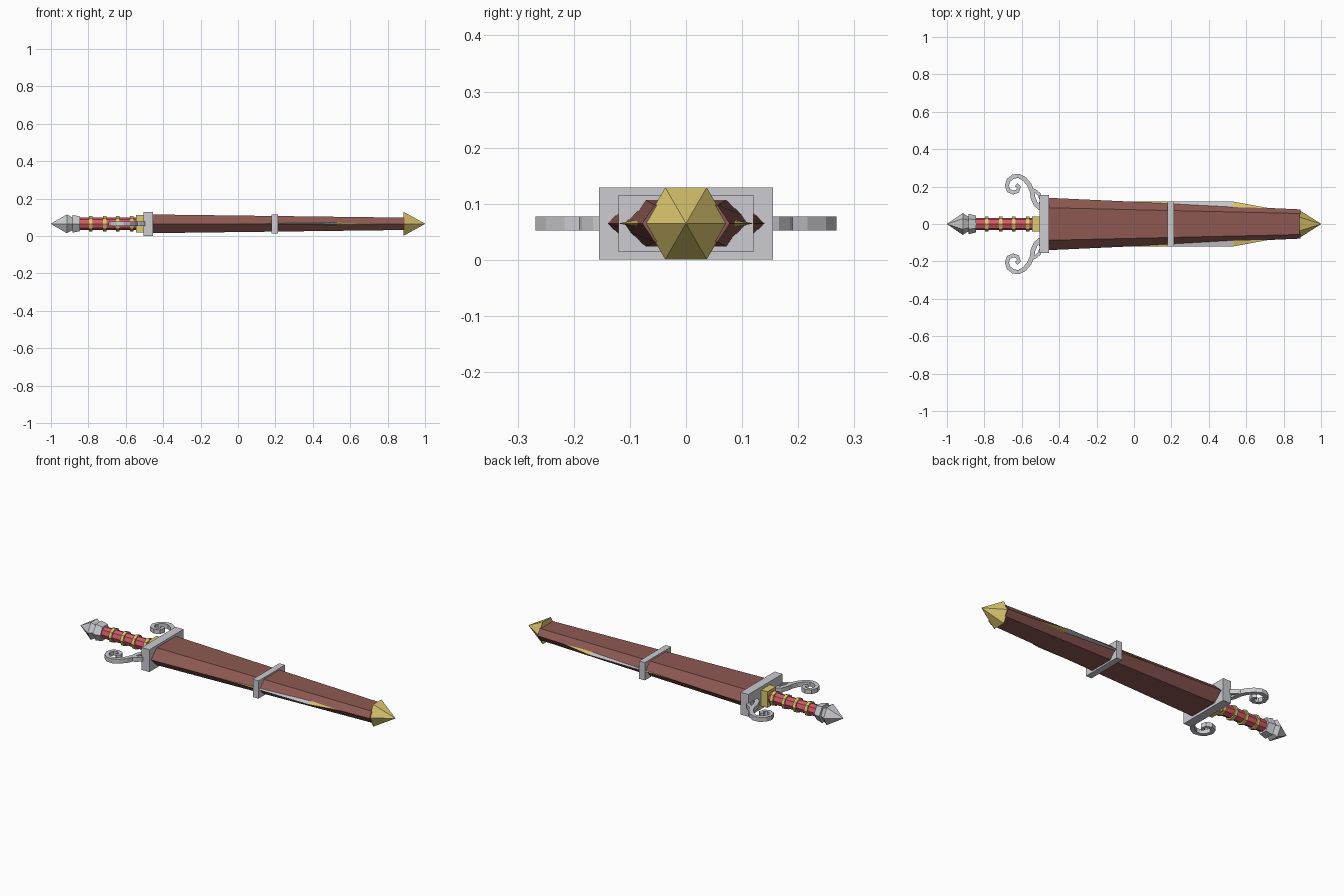
import bpy, bmesh, math
from mathutils import Vector

if "Cube" in bpy.data.objects:
    bpy.data.objects.remove(bpy.data.objects["Cube"])

ZC = 0.065  # height of the long axis


def material(name, rgb):
    m = bpy.data.materials.new(name)
    m.diffuse_color = (*rgb, 1)
    m.use_nodes = True
    m.node_tree.nodes["Principled BSDF"].inputs["Base Color"].default_value = m.diffuse_color
    return m


GOLD = material("gold", (0.72, 0.58, 0.16))
RED = material("red_grip", (0.65, 0.10, 0.13))
LEATHER = material("leather", (0.27, 0.10, 0.085))
STEEL = material("steel", (0.6, 0.6, 0.64))


def finish(name, bm, mats):
    bmesh.ops.recalc_face_normals(bm, faces=bm.faces)
    me = bpy.data.meshes.new(name)
    bm.to_mesh(me)
    bm.free()
    for m in mats:
        me.materials.append(m)
    ob = bpy.data.objects.new(name, me)
    bpy.context.collection.objects.link(ob)
    return ob


def loft(name, rings, mats, span_mats=None):
    """Skin closed rings of 3D points and cap both ends."""
    bm = bmesh.new()
    loops = [[bm.verts.new(p) for p in r] for r in rings]
    n = len(loops[0])
    for k, (a, b) in enumerate(zip(loops, loops[1:])):
        for i in range(n):
            j = (i + 1) % n
            f = bm.faces.new((a[i], a[j], b[j], b[i]))
            f.material_index = span_mats[k] if span_mats else 0
    bm.faces.new(loops[0])
    bm.faces.new(loops[-1])
    return finish(name, bm, mats)


def ngon(x, r, n=6):
    return [(x, r * math.cos(i * math.tau / n), ZC + r * math.sin(i * math.tau / n))
            for i in range(n)]


def hexagon(x, w, flat, h):
    return [(x, y, ZC + z) for y, z in
            ((w, 0), (flat, h), (-flat, h), (-w, 0), (-flat, -h), (flat, -h))]


def turned(name, profile, mat, n=6):
    return loft(name, [ngon(x, r, n) for x, r in profile], [mat])


def box(name, x0, x1, hy, hz, mat):
    return loft(name, [[(x, s * hy, ZC + t * hz) for s, t in
                        ((1, 1), (-1, 1), (-1, -1), (1, -1))] for x in (x0, x1)], [mat])


def ribbon(name, path, side, width=0.026, height=0.025):
    """Sweep a rectangle along a flat path, tapering towards its end."""
    pts = [Vector((x, y * side)) for x, y in path]
    rings = []
    for i, p in enumerate(pts):
        d = (pts[min(i + 1, len(pts) - 1)] - pts[max(i - 1, 0)]).normalized()
        w = width / 2 * (1 - 0.25 * i / len(pts))
        o = Vector((-d.y, d.x)) * w
        rings.append([(q.x, q.y, ZC + z) for q, z in
                      ((p + o, height / 2), (p - o, height / 2),
                       (p - o, -height / 2), (p + o, -height / 2))])
    return loft(name, rings, [STEEL])


# Pommel and collar
turned("pommel", [(-1.0, 0.001), (-0.915, 0.058), (-0.88, 0.036)], STEEL)
turned("pommel_collar", [(-0.885, 0.055), (-0.845, 0.045)], STEEL)

# Grip with gold rings
turned("grip", [(-0.85, 0.033), (-0.54, 0.033)], RED, 8)
for i, x in enumerate((-0.787, -0.713, -0.642, -0.568)):
    turned(f"grip_ring_{i}", [(x - 0.009, 0.041), (x + 0.009, 0.041)], GOLD, 8)

# Guard
box("guard_block", -0.545, -0.50, 0.04, 0.046, GOLD)
box("guard_plate", -0.505, -0.455, 0.155, 0.064, STEEL)

# Scrolls, mirrored either side of the grip
scroll = [(-0.50, 0.085), (-0.525, 0.105), (-0.54, 0.14), (-0.545, 0.175), (-0.56, 0.21),
          (-0.585, 0.24), (-0.615, 0.257), (-0.645, 0.254), (-0.67, 0.235),
          (-0.68, 0.205), (-0.67, 0.178), (-0.645, 0.168), (-0.622, 0.176),
          (-0.615, 0.197), (-0.63, 0.21)]
curl = [(-0.50, 0.10), (-0.495, 0.13), (-0.508, 0.16), (-0.53, 0.178), (-0.55, 0.185)]
for side, label in ((1, "left"), (-1, "right")):
    ribbon("scroll_" + label, scroll, side)
    ribbon("curl_" + label, curl, side, 0.02)

# Blade, its edges just showing through the sheath sides
stations = [(-0.46, 0.12), (0.2, 0.12), (0.53, 0.12), (0.72, 0.085), (0.9, 0.03)]
loft("blade", [hexagon(x, w, w * 0.5, 0.012) for x, w in stations],
     [GOLD, STEEL], [0, 1, 0, 0])

# Sheath, band and pointed tip
loft("sheath", [hexagon(-0.46, 0.14, 0.087, 0.05), hexagon(0.89, 0.078, 0.056, 0.033)],
     [LEATHER])
box("sheath_band", 0.178, 0.214, 0.12, 0.051, STEEL)
turned("sheath_tip", [(0.885, 0.074), (1.0, 0.001)], GOLD)
